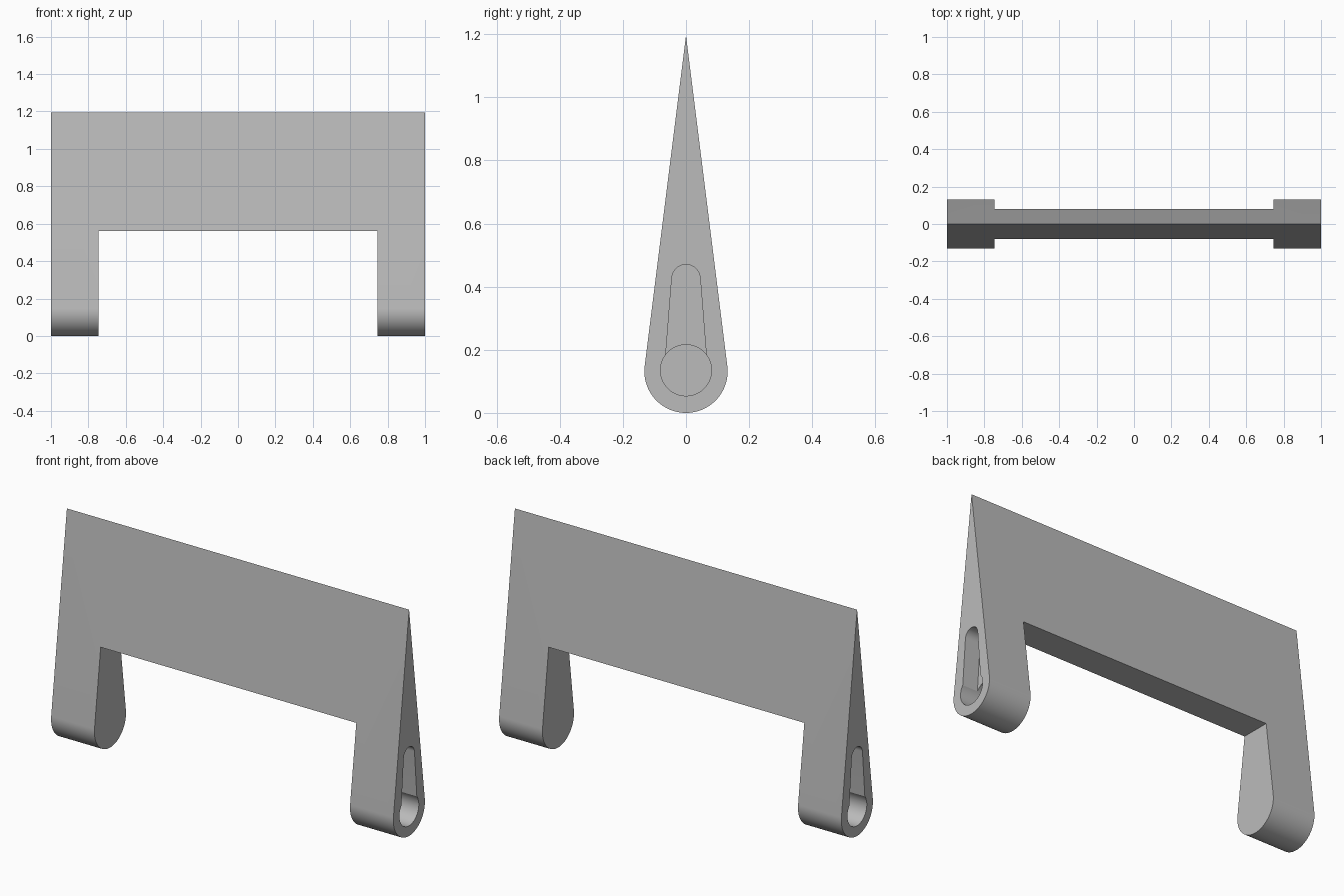
import bpy, bmesh
from math import sin, cos, asin, pi

cube = bpy.data.objects.get("Cube")
if cube:
    bpy.data.objects.remove(cube, do_unlink=True)

grey = bpy.data.materials.new("plain grey")
grey.use_nodes = True
grey.diffuse_color = (0.5, 0.5, 0.5, 1)
grey.node_tree.nodes["Principled BSDF"].inputs["Base Color"].default_value = (0.5, 0.5, 0.5, 1)


def arc(radius, z, start, end, steps):
    return [(radius * cos(start + (end - start) * i / steps),
             z + radius * sin(start + (end - start) * i / steps)) for i in range(steps + 1)]


def teardrop(r_low, z_low, r_top, z_top):
    """Outline of two circles joined by their outer tangents; a zero top radius gives a point."""
    tilt = asin((r_low - r_top) / (z_top - z_low))
    low = arc(r_low, z_low, pi - tilt, 2 * pi + tilt, 48)
    top = arc(r_top, z_top, tilt, pi - tilt, 24) if r_top else [(0, z_top)]
    return low + top


def prism(name, outline, x0, x1):
    """Extrude a (y, z) outline along x."""
    bm = bmesh.new()
    face = bm.faces.new([bm.verts.new((x0, y, z)) for y, z in outline])
    new = bmesh.ops.extrude_face_region(bm, geom=[face])["geom"]
    bmesh.ops.translate(bm, vec=(x1 - x0, 0, 0),
                        verts=[v for v in new if isinstance(v, bmesh.types.BMVert)])
    bmesh.ops.recalc_face_normals(bm, faces=bm.faces)
    mesh = bpy.data.meshes.new(name)
    bm.to_mesh(mesh)
    bm.free()
    mesh.materials.append(grey)
    obj = bpy.data.objects.new(name, mesh)
    bpy.context.collection.objects.link(obj)
    return obj


def cut(target, cutter):
    cutter.hide_render = True
    mod = target.modifiers.new(cutter.name, "BOOLEAN")
    mod.operation, mod.solver, mod.object = "DIFFERENCE", "EXACT", cutter
    bpy.context.view_layer.objects.active = target
    bpy.ops.object.modifier_apply(modifier=mod.name)
    bpy.data.objects.remove(cutter, do_unlink=True)


# Wedge with a rounded foot, running the full length
body = prism("wedge_body", teardrop(0.132, 0.132, 0, 1.195), -1, 1)

# Opening between the two legs
cut(body, prism("leg_gap", [(-0.3, -0.2), (0.3, -0.2), (0.3, 0.56), (-0.3, 0.56)], -0.747, 0.747))

# Tapered slot and deeper round socket in each outer end
for side in (-1, 1):
    cut(body, prism("end_slot", teardrop(0.068, 0.135, 0.045, 0.425), side * 0.91, side * 1.1))
    cut(body, prism("end_socket", arc(0.081, 0.135, 0, 2 * pi, 64)[:-1], side * 0.81, side * 1.1))

# Smooth rounds, sharp corners
bpy.ops.object.select_all(action="DESELECT")
body.select_set(True)
bpy.context.view_layer.objects.active = body
bpy.ops.object.shade_smooth_by_angle(angle=0.35)
